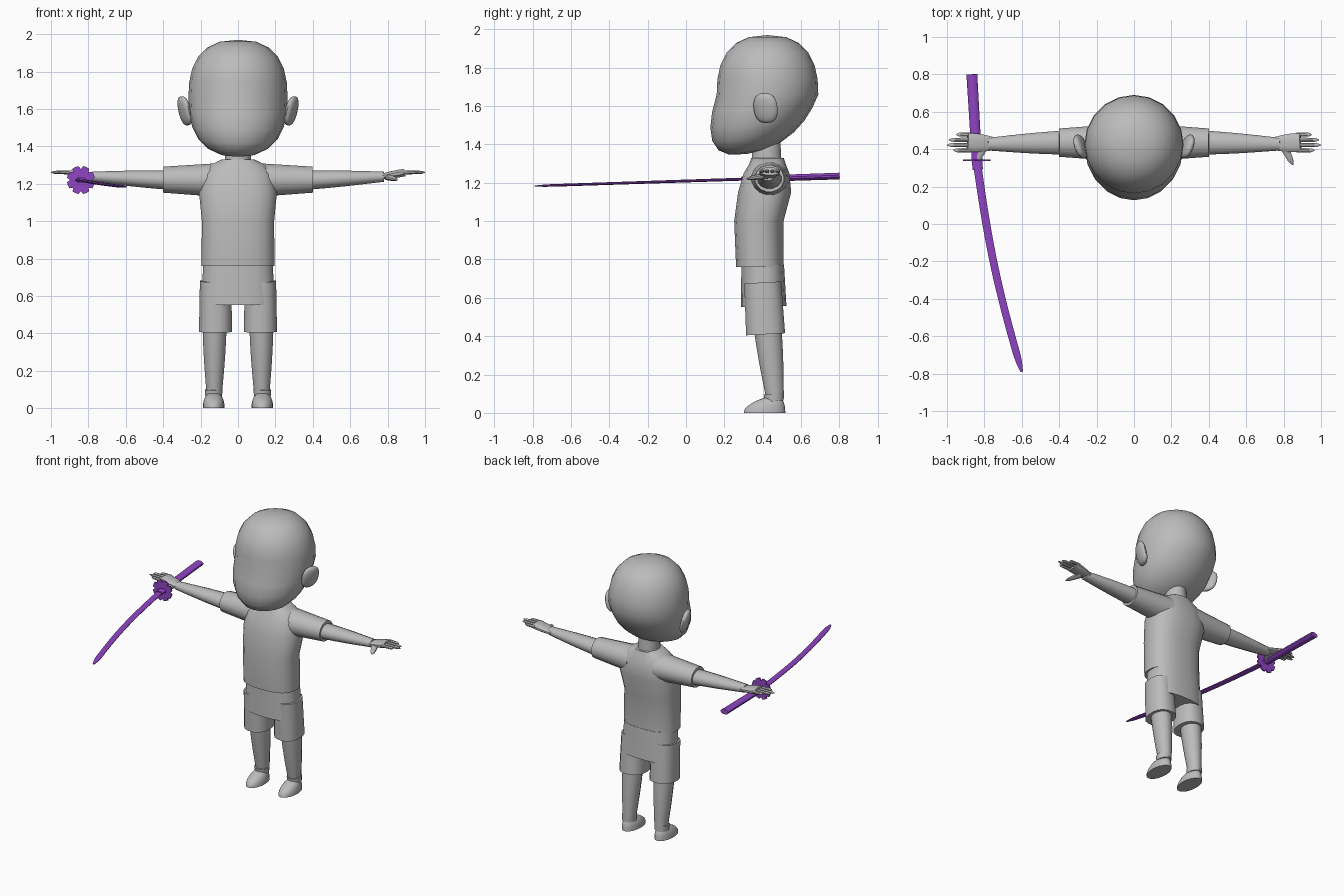
import bpy, bmesh, math
from mathutils import Vector

cube = bpy.data.objects.get("Cube")
if cube:
    bpy.data.objects.remove(cube, do_unlink=True)


def material(name, colour):
    mat = bpy.data.materials.new(name)
    mat.use_nodes = True
    mat.diffuse_color = (*colour, 1)
    shader = mat.node_tree.nodes["Principled BSDF"]
    shader.inputs["Base Color"].default_value = (*colour, 1)
    return mat


GREY = material("clay grey", (0.5, 0.5, 0.5))
PURPLE = material("sword purple", (0.28, 0.06, 0.56))


def finish(name, bm, mat):
    """Turn a bmesh into a smooth object that keeps its sharp edges."""
    bmesh.ops.recalc_face_normals(bm, faces=bm.faces)
    mesh = bpy.data.meshes.new(name)
    bm.to_mesh(mesh)
    bm.free()
    mesh.materials.append(mat)
    part = bpy.data.objects.new(name, mesh)
    bpy.context.collection.objects.link(part)
    bpy.ops.object.select_all(action="DESELECT")
    part.select_set(True)
    bpy.context.view_layer.objects.active = part
    bpy.ops.object.shade_smooth_by_angle(angle=math.radians(40))
    return part


def ring(centre, across, along, power, sides):
    """Points of a superellipse spanned by two half axes."""
    def soften(value):
        return math.copysign(abs(value) ** (2 / power), value)

    points = []
    for i in range(sides):
        angle = math.tau * (i + 0.5) / sides
        points.append(centre + across * soften(math.cos(angle))
                      + along * soften(math.sin(angle)))
    return points


def skin(name, rings, mat=GREY):
    """Bridge rings of points in order and cap both ends."""
    bm = bmesh.new()
    loops = [[bm.verts.new(point) for point in points] for points in rings]
    for low, high in zip(loops, loops[1:]):
        for i in range(len(low)):
            bm.faces.new((low[i - 1], low[i], high[i], high[i - 1]))
    bm.faces.new(loops[0])
    bm.faces.new(loops[-1])
    return finish(name, bm, mat)


def limb(name, start, end, first, last, flat=1.0, bulge=0.0, bow=0.0, tip=0.0,
         power=2.0, sides=12, steps=10, mat=GREY):
    """Tapered tube, optionally flattened, swollen, bowed or round at its tip."""
    start, end = Vector(start), Vector(end)
    direction = (end - start).normalized()
    if abs(direction.z) > 0.7:
        across = Vector((1, 0, 0))
    else:
        across = direction.cross(Vector((0, 0, 1))).normalized()
    along = across.cross(direction) * flat
    rings = []
    for i in range(steps + 1):
        t = i / steps
        swell = math.sin(math.pi * t)
        radius = (first + (last - first) * t) * (1 + bulge * swell)
        if tip:
            radius *= min(1, math.sqrt((1.01 - t) / tip))
        centre = start.lerp(end, t) + across * bow * swell
        rings.append(ring(centre, across * radius, along * radius, power, sides))
    return skin(name, rings, mat)


def blob(name, centre, half, shape=None):
    """Full rounded ball, reshaped by a rule while it is still unit size."""
    bm = bmesh.new()
    bmesh.ops.create_uvsphere(bm, u_segments=20, v_segments=12, radius=1)
    for vert in bm.verts:
        co = vert.co
        flat_radius = math.hypot(co.x, co.y)
        if flat_radius > 0.01:
            grow = (1 - abs(co.z) ** 2.5) ** 0.4 / flat_radius
            co.x *= grow
            co.y *= grow
        if shape:
            shape(co)
        vert.co = Vector(a * b for a, b in zip(co, half))
    part = finish(name, bm, GREY)
    part.location = centre
    return part


def jaw(co):
    # The lower face comes forward and the nape lifts
    depth = max(0, -co.z)
    co.z += 0.13 * co.y * depth
    co.y -= 0.4 * depth


def sole(co):
    # Flat underneath, low at the toe and tall at the heel
    co.z = max(0, co.z) * (0.8 + 0.35 * co.y)


# Head and neck
blob("head", (0, 0.425, 1.66), (0.265, 0.265, 0.31), jaw)
limb("neck", (0, 0.42, 1.28), (0, 0.42, 1.41), 0.075, 0.068, flat=1.1)

# Shirt: height, half width, front, back
shirt = []
for z, half, front, back in ((0.76, 0.197, 0.26, 0.51), (1, 0.195, 0.25, 0.51),
                             (1.15, 0.21, 0.27, 0.55), (1.25, 0.19, 0.3, 0.54),
                             (1.3, 0.15, 0.33, 0.52), (1.33, 0.09, 0.34, 0.51)):
    middle = Vector((0, (front + back) / 2, z))
    depth = Vector((0, (back - front) / 2, 0))
    shirt.append(ring(middle, Vector((half, 0, 0)), depth, power=2.5, sides=20))
skin("shirt_body", shirt)

# Seat of the shorts
limb("shorts_hips", (0, 0.4, 0.77), (0, 0.405, 0.555), 0.187, 0.2,
     flat=0.6, power=2.6, sides=20)

for side, s in (("left", 1), ("right", -1)):
    # Ear, leaning outward at its top and back
    ear = blob(side + "_ear", (s * 0.285, 0.415, 1.59), (0.026, 0.066, 0.08))
    ear.rotation_euler = (0, s * 0.24, s * -0.35)

    # Sleeve and bare arm
    limb(side + "_sleeve", (s * 0.1, 0.435, 1.22), (s * 0.4, 0.435, 1.222),
         0.1, 0.077, flat=0.92, sides=16)
    limb(side + "_arm", (s * 0.38, 0.435, 1.22), (s * 0.78, 0.427, 1.238),
         0.066, 0.035, flat=0.8, bulge=0.06)

    # Hand with four fingers and a thumb
    limb(side + "_palm", (s * 0.76, 0.43, 1.237), (s * 0.89, 0.436, 1.26),
         0.038, 0.052, flat=0.4, bulge=0.1, power=2.4)
    reach = {"index": 0.965, "middle": 1, "ring": 0.99, "little": 0.95}
    for i, (finger, end) in enumerate(reach.items()):
        y = 0.394 + 0.028 * i
        limb(f"{side}_{finger}_finger", (s * 0.87, y, 1.26), (s * end, y, 1.261),
             0.013, 0.011, flat=0.85, tip=0.2, sides=8)
    limb(side + "_thumb", (s * 0.8, 0.42, 1.237), (s * 0.85, 0.315, 1.22),
         0.026, 0.013, flat=0.7, tip=0.25, sides=8)

    # Shorts leg and bare leg
    limb(side + "_shorts_leg", (s * 0.12, 0.4, 0.68), (s * 0.12, 0.415, 0.41),
         0.085, 0.09, flat=1.15, power=2.4, sides=16)
    limb(side + "_leg", (s * 0.125, 0.425, 0.45), (s * 0.127, 0.465, 0.07),
         0.067, 0.042, flat=1.12, bulge=0.06)

    # Shoe and its collar around the ankle
    blob(side + "_shoe", (s * 0.13, 0.41, 0), (0.058, 0.108, 0.1), sole)
    limb(side + "_shoe_collar", (s * 0.13, 0.46, 0.06), (s * 0.13, 0.457, 0.1),
         0.046, 0.049, flat=1.1, steps=1)

# Sword grip, collar and curved blade
limb("sword_grip", (-0.84, 0.34, 1.22), (-0.867, 0.8, 1.235), 0.028, 0.03,
     flat=0.6, mat=PURPLE)
limb("sword_collar", (-0.84, 0.35, 1.22), (-0.835, 0.29, 1.22), 0.03, 0.028,
     flat=0.5, steps=1, mat=PURPLE)
limb("sword_blade", (-0.84, 0.33, 1.22), (-0.6, -0.79, 1.183), 0.024, 0.021,
     flat=0.35, bow=0.025, tip=0.08, power=1.6, sides=8, steps=24, mat=PURPLE)

# Round guard with notches in its rim
guard = []
for y in (0.336, 0.346):
    rim = []
    for i in range(40):
        radius = 0.058 if i % 5 == 0 else 0.075
        angle = math.tau * i / 40
        rim.append(Vector((radius * math.cos(angle) - 0.84, y,
                           radius * math.sin(angle) + 1.22)))
    guard.append(rim)
skin("sword_guard", guard, PURPLE)
